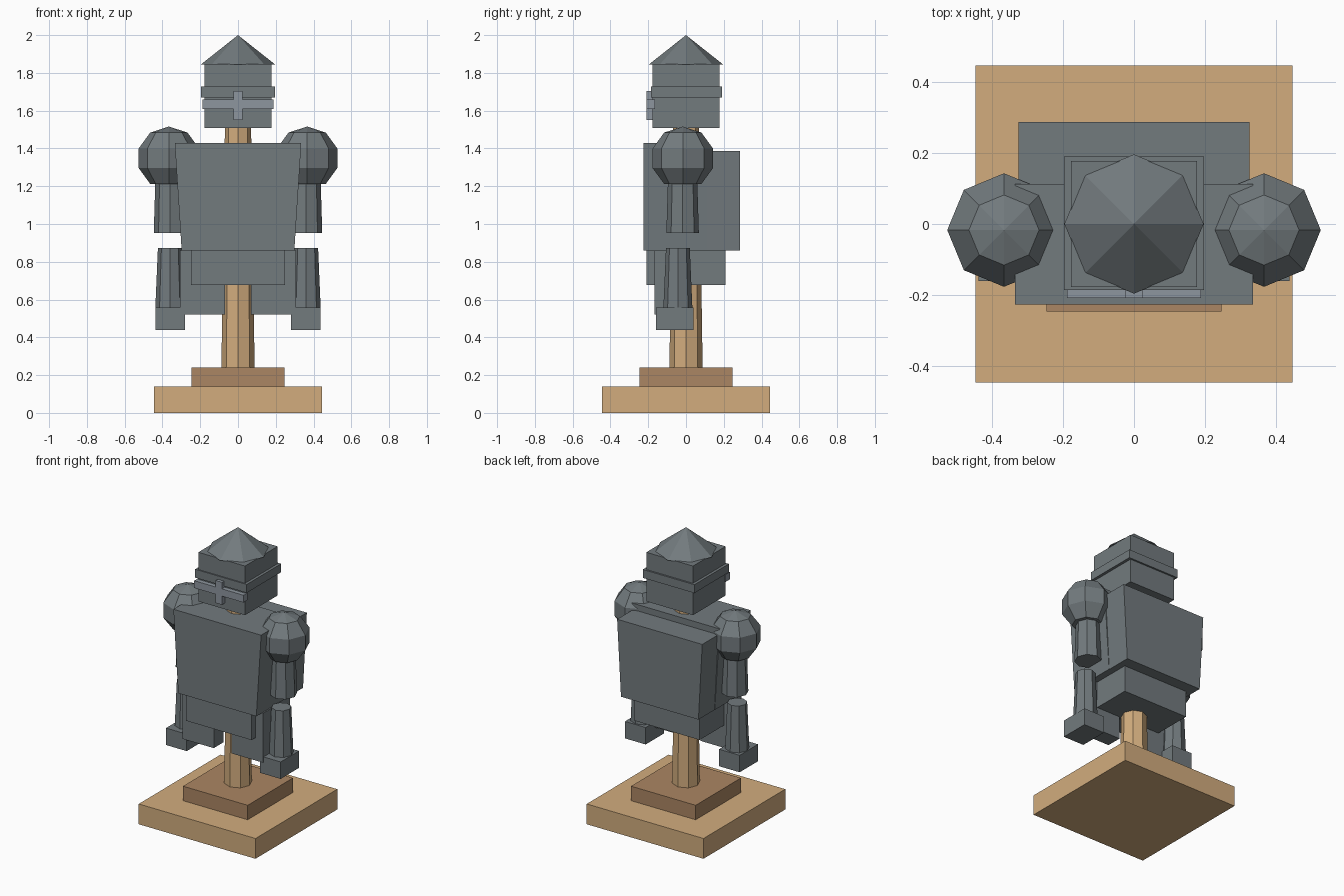
import bpy, bmesh, math

if "Cube" in bpy.data.objects:
    bpy.data.objects.remove(bpy.data.objects["Cube"])

def material(name, rgb):
    m = bpy.data.materials.new(name)
    m.diffuse_color = (*rgb, 1)
    m.use_nodes = True
    m.node_tree.nodes["Principled BSDF"].inputs["Base Color"].default_value = m.diffuse_color
    return m

WOOD = material("light_wood", (0.645, 0.416, 0.208))
DARK = material("dark_wood", (0.41, 0.24, 0.125))
STEEL = material("steel", (0.169, 0.196, 0.208))
BRIGHT = material("bright_steel", (0.27, 0.305, 0.345))

def finish(name, bm, mat):
    bmesh.ops.recalc_face_normals(bm, faces=bm.faces)
    mesh = bpy.data.meshes.new(name)
    bm.to_mesh(mesh)
    bm.free()
    mesh.materials.append(mat)
    ob = bpy.data.objects.new(name, mesh)
    bpy.context.collection.objects.link(ob)
    return ob

def box(name, x, y, z, mat, bottom_scale=1.0):
    """Box from (min, max) ranges; bottom_scale narrows the bottom in x."""
    bm = bmesh.new()
    bmesh.ops.create_cube(bm, size=1)
    for v in bm.verts:
        k = bottom_scale if v.co.z < 0 else 1
        v.co = [r[0] + (c + 0.5) * (r[1] - r[0]) for r, c in zip((x, y, z), v.co)]
        v.co.x *= k
    return finish(name, bm, mat)

def lathe(name, x, y, profile, mat, sides=8):
    """Closed solid from (radius, z) rings; radius 0 makes a tip."""
    bm = bmesh.new()
    rings = []
    for r, z in profile:
        n = sides if r else 1
        rings.append([bm.verts.new((x + r * math.cos(math.tau * i / sides),
                                    y + r * math.sin(math.tau * i / sides), z))
                      for i in range(n)])
    for a, b in zip(rings, rings[1:]):
        for i in range(sides):
            j = (i + 1) % sides
            if len(b) == 1:
                bm.faces.new((a[i], a[j], b[0]))
            else:
                bm.faces.new((a[i], a[j], b[j], b[i]))
    for ring in (rings[0], rings[-1]):
        if len(ring) > 1:
            bm.faces.new(ring)
    return finish(name, bm, mat)

# Wooden stand
box("base", (-.446, .446), (-.446, .446), (0, .14), WOOD)
box("base_step", (-.247, .247), (-.247, .247), (.14, .24), DARK)
lathe("post", 0, 0, [(.088, .24), (.069, 1.53)], WOOD)

# Torso armour
box("breastplate", (-.335, .335), (-.226, .112), (.86, 1.43), STEEL, .89)
box("backplate", (-.325, .325), (.10, .287), (.86, 1.387), STEEL, .91)
box("waist_plate", (-.25, .25), (-.21, .208), (.677, .865), STEEL)

# Helmet
box("helmet", (-.178, .178), (-.178, .178), (1.508, 1.847), STEEL)
box("helmet_band", (-.197, .197), (-.186, .19), (1.67, 1.728), STEEL)
lathe("helmet_cap", 0, 0, [(.196, 1.845), (0, 2.0)], STEEL)
box("visor_bar", (-.188, .188), (-.209, -.165), (1.61, 1.66), BRIGHT)
box("visor_ridge", (-.024, .024), (-.209, -.17), (1.55, 1.705), BRIGHT)

# Shoulders, arms, hands and thigh plates on both sides
R, CZ = .168, 1.348
ball = [(R * math.cos(math.radians(a)), CZ + R * math.sin(math.radians(a)))
        for a in (-54, -18, 18, 54)] + [(0, CZ + R)]
for side, s in (("left", -1), ("right", 1)):
    lathe(side + "_shoulder", s * .366, -.017, ball, STEEL)
    lathe(side + "_upper_arm", s * .36, -.018, [(.086, .953), (.077, 1.25)], STEEL)
    lathe(side + "_lower_arm", s * .361, -.043, [(.077, .55), (.063, .873)], STEEL)
    box(side + "_hand", sorted((s * .28, s * .438)), (-.16, .04), (.44, .557), STEEL)
    box(side + "_thigh_plate", sorted((s * .068, s * .307)), (-.167, -.06),
        (.52, .86), STEEL)
